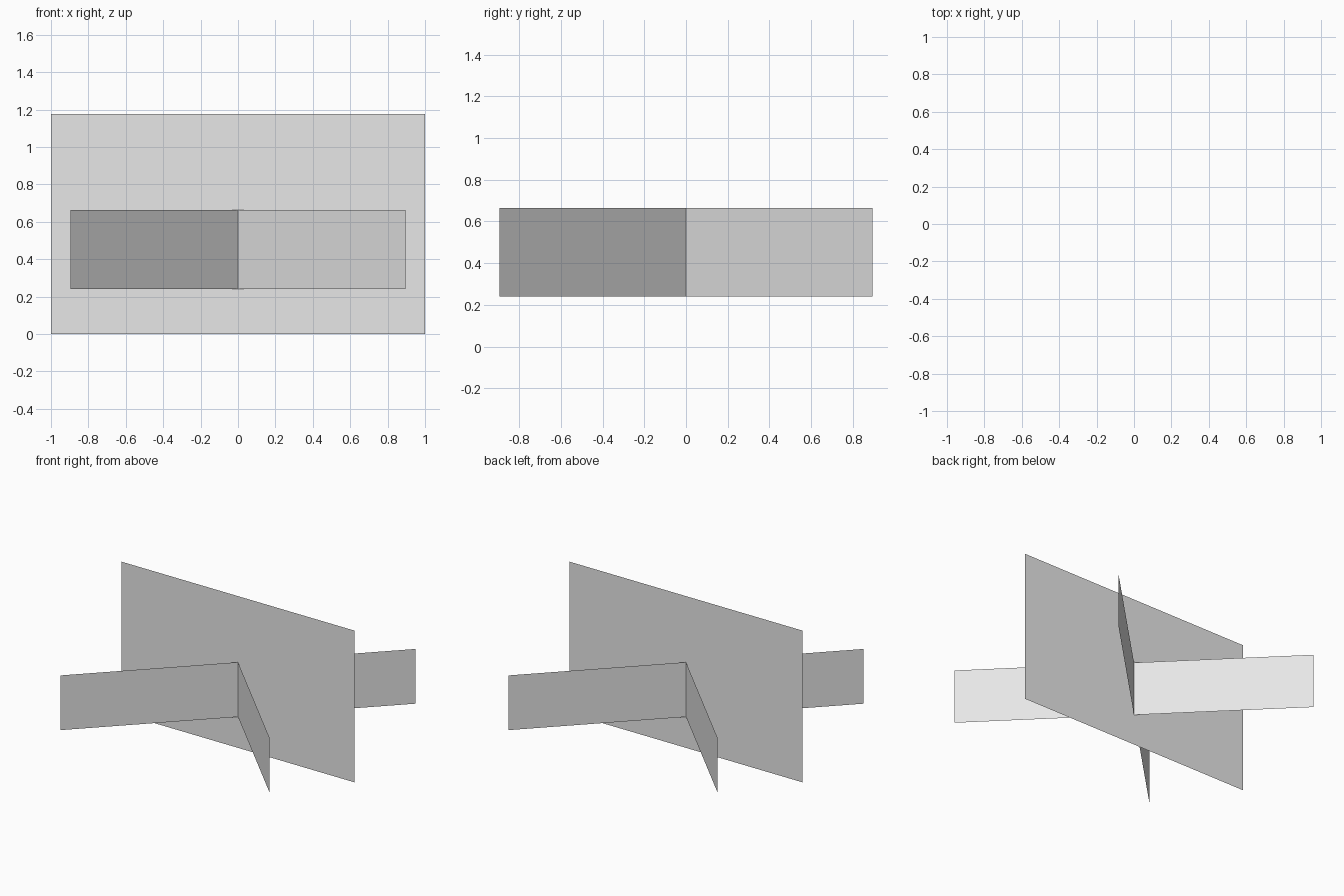
import bpy
import math

cube = bpy.data.objects.get("Cube")
if cube:
    bpy.data.objects.remove(cube, do_unlink=True)

# Single plain grey
grey = bpy.data.materials.new("light_grey")
grey.use_nodes = True
colour = (0.8, 0.8, 0.8, 1.0)
grey.diffuse_color = colour
grey.node_tree.nodes["Principled BSDF"].inputs["Base Color"].default_value = colour


def upright_panel(name, length, bottom, top, turn):
    """Flat vertical sheet through the z axis, turned about it by some degrees."""
    h, b, t = length / 2, bottom, top
    mesh = bpy.data.meshes.new(name)
    mesh.from_pydata([(-h, 0, b), (h, 0, b), (h, 0, t), (-h, 0, t)], [], [(0, 1, 2, 3)])
    mesh.materials.append(grey)
    obj = bpy.data.objects.new(name, mesh)
    obj.rotation_euler.z = math.radians(turn)
    bpy.context.collection.objects.link(obj)
    return obj


# Tall panel across the front
upright_panel("main_panel", 2.0, 0.0, 1.176, 0)

# Two low panels crossing it on the diagonals
diagonal = 2 * 0.895 * math.sqrt(2)
for name, turn in (("diagonal_panel_a", 45), ("diagonal_panel_b", -45)):
    upright_panel(name, diagonal, 0.24, 0.664, turn)
